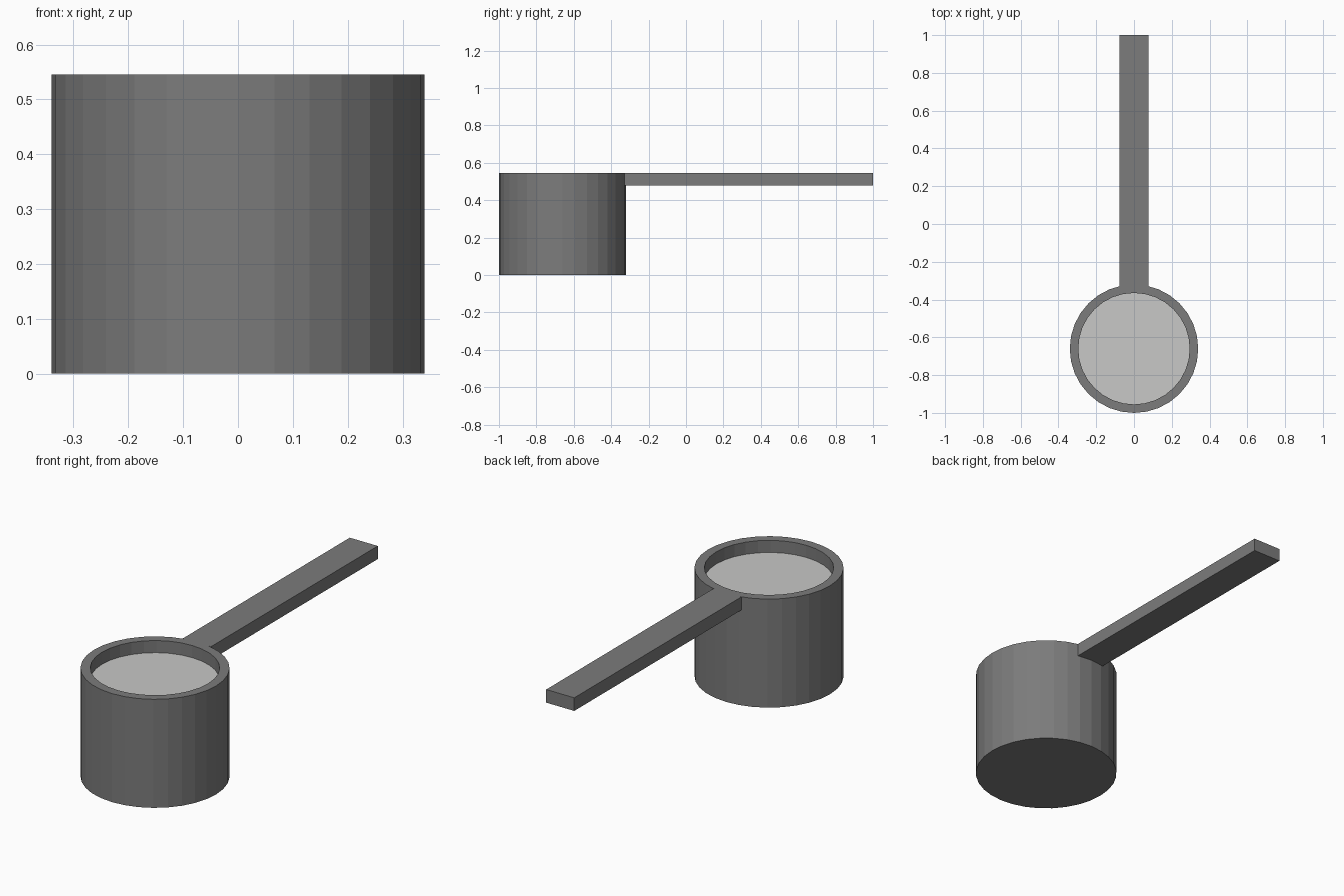
import bpy, bmesh, math

if "Cube" in bpy.data.objects:
    bpy.data.objects.remove(bpy.data.objects["Cube"])

SIDES, CY, R_OUT, R_IN = 32, -0.66, 0.34, 0.295
TOP, FILL, FLOOR = 0.546, 0.485, 0.05


def material(name, rgb):
    m = bpy.data.materials.new(name)
    m.diffuse_color = (*rgb, 1)
    m.use_nodes = True
    m.node_tree.nodes["Principled BSDF"].inputs["Base Color"].default_value = m.diffuse_color
    return m


def finish(name, bm, mat):
    bmesh.ops.recalc_face_normals(bm, faces=bm.faces)
    me = bpy.data.meshes.new(name)
    bm.to_mesh(me)
    bm.free()
    me.materials.append(mat)
    ob = bpy.data.objects.new(name, me)
    bpy.context.collection.objects.link(ob)
    return ob


def ring(bm, r, z):
    return [bm.verts.new((r * math.sin(2 * math.pi * i / SIDES),
                          CY + r * math.cos(2 * math.pi * i / SIDES), z))
            for i in range(SIDES)]


metal = material("dark grey metal", (0.2, 0.2, 0.2))
powder = material("pale grey filling", (0.58, 0.58, 0.57))

# Cup: outer wall, rim, inner wall and closed floors
bm = bmesh.new()
rings = [ring(bm, r, z) for r, z in
         ((R_OUT, 0), (R_OUT, TOP), (R_IN, TOP), (R_IN, FLOOR))]
for a, b in zip(rings, rings[1:]):
    for i in range(SIDES):
        j = (i + 1) % SIDES
        bm.faces.new((a[i], a[j], b[j], b[i]))
bm.faces.new(rings[0])
bm.faces.new(rings[-1])
finish("cup", bm, metal)

# Filling: level disc just below the rim
bm = bmesh.new()
bm.faces.new(reversed(ring(bm, R_IN, FILL)))
finish("filling", bm, powder)

# Handle: flat bar whose root follows the cup wall
W = 0.078
step = 2 * math.pi / SIDES
x1, y1 = R_OUT * math.sin(step), CY + R_OUT * math.cos(step)
y2 = CY + math.sqrt(R_OUT ** 2 - W ** 2)
outline = [(-W, 1), (-W, y2), (-x1, y1), (0, CY + R_OUT), (x1, y1), (W, y2), (W, 1)]
bm = bmesh.new()
base = bm.faces.new([bm.verts.new((x, y, 0.48)) for x, y in outline])
ext = bmesh.ops.extrude_face_region(bm, geom=[base], use_keep_orig=True)
for v in ext["geom"]:
    if isinstance(v, bmesh.types.BMVert):
        v.co.z = TOP
finish("handle", bm, metal)
